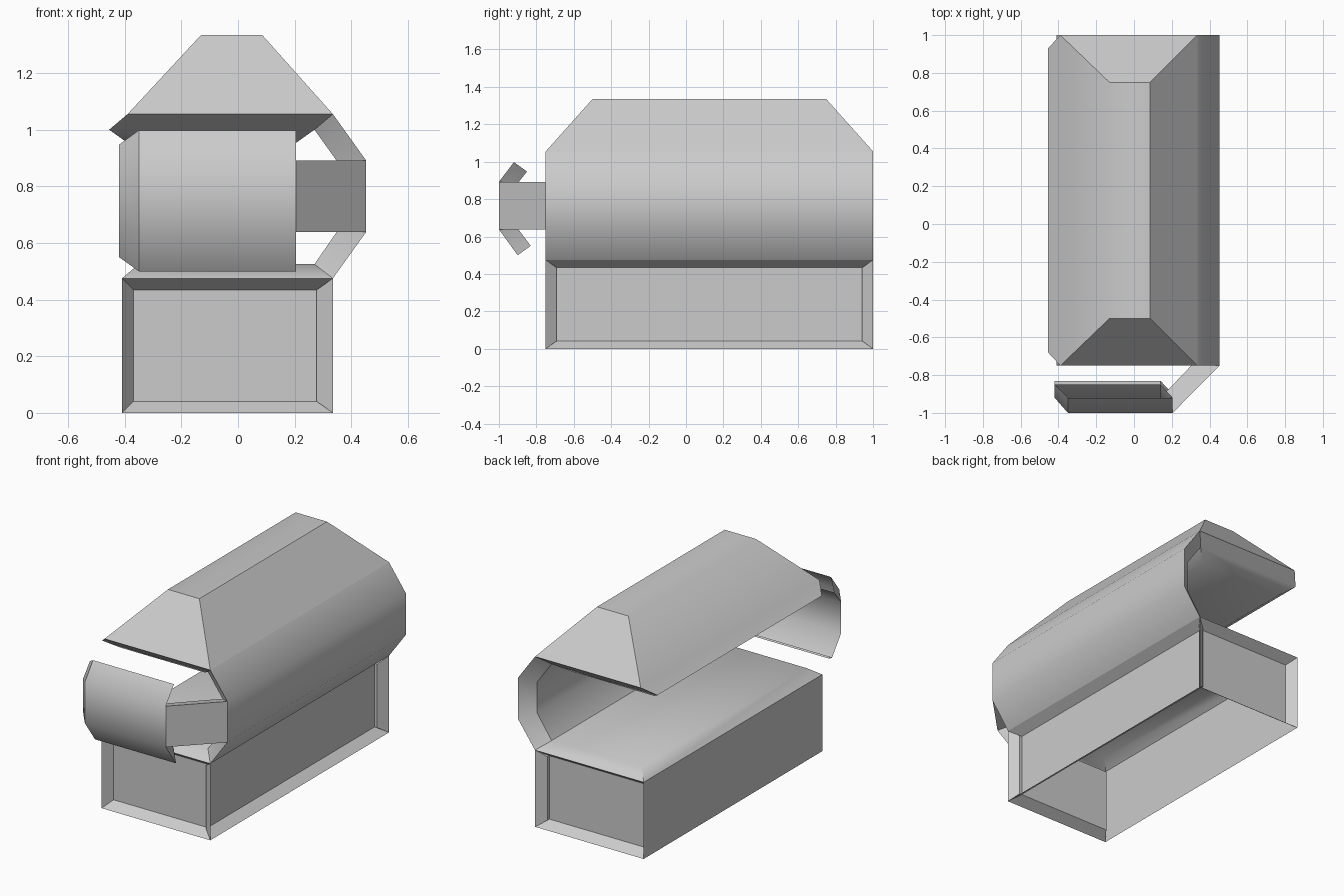
import bpy
import bmesh
import math

cube = bpy.data.objects.get("Cube")
if cube:
    bpy.data.objects.remove(cube, do_unlink=True)

# Single plain grey material
GREY = (0.6, 0.6, 0.6, 1)
mat = bpy.data.materials.new("light_grey")
mat.use_nodes = True
mat.diffuse_color = GREY
mat.node_tree.nodes["Principled BSDF"].inputs["Base Color"].default_value = GREY


def loft(name, rows, wrap_row=False, wrap_rows=False, cap_ends=(), recess=0):
    """Skin a grid of points; optionally sink panels into the upright walls."""
    bm = bmesh.new()
    grid = [[bm.verts.new(p) for p in row] for row in rows]
    n, m = len(rows), len(rows[0])
    for i in range(n if wrap_rows else n - 1):
        a, b = grid[i], grid[(i + 1) % n]
        for j in range(m if wrap_row else m - 1):
            k = (j + 1) % m
            bm.faces.new((a[j], a[k], b[k], b[j]))
    for end in cap_ends:
        bm.faces.new(grid[end])
    bmesh.ops.recalc_face_normals(bm, faces=bm.faces)
    if recess:
        bm.normal_update()
        # The plain -x side stays flat
        walls = [f for f in bm.faces if abs(f.normal.z) < 0.1 and f.normal.x > -0.5]
        bmesh.ops.inset_individual(bm, faces=walls, thickness=recess, depth=-recess)
    mesh = bpy.data.meshes.new(name)
    bm.to_mesh(mesh)
    bm.free()
    mesh.materials.append(mat)
    obj = bpy.data.objects.new(name, mesh)
    bpy.context.collection.objects.link(obj)
    bpy.ops.object.select_all(action='DESELECT')
    obj.select_set(True)
    bpy.context.view_layer.objects.active = obj
    bpy.ops.object.shade_smooth_by_angle(angle=math.radians(47.5))
    return obj


def ring(x0, x1, y0, y1, z):
    return [(x0, y0, z), (x1, y0, z), (x1, y1, z), (x0, y1, z)]


# Base: box open underneath, with a bevelled top and sunken side panels
loft("base", [
    ring(-0.41, 0.335, -0.75, 1, 0),
    ring(-0.41, 0.335, -0.75, 1, 0.475),
    ring(-0.35, 0.27, -0.68, 0.93, 0.525),
], wrap_row=True, cap_ends=(-1,), recess=0.058)

# Roof: hipped lid with an overhanging lip and bevelled underside
loft("roof", [
    ring(-0.13, 0.085, -0.5, 0.75, 1.335),
    ring(-0.39, 0.335, -0.75, 1, 1.055),
    ring(-0.455, 0.27, -0.68, 0.93, 1.0),
    ring(-0.385, 0.2, -0.61, 0.86, 0.95),
], wrap_row=True, cap_ends=(0, -1))

# Side wall: thick bowed panel joining base and roof
wall_out = [(0.335, 0.475), (0.452, 0.638), (0.452, 0.892), (0.335, 1.055)]
wall_in = [(0.27, 0.525), (0.37, 0.67), (0.37, 0.86), (0.27, 1.0)]
loft("side_wall", [
    [(x, y, z) for x, z in prof]
    for prof, y in ((wall_in, 0.93), (wall_out, 1), (wall_out, -0.75), (wall_in, -0.68))
], wrap_rows=True)

# Front guard: curved plate with bent flaps above and below
guard_out = [(-0.9, 0.5), (-1, 0.638), (-1, 0.892), (-0.92, 0.998)]
guard_in = [(-0.83, 0.55), (-0.92, 0.67), (-0.92, 0.86), (-0.85, 0.947)]
loft("front_guard", [
    [(x, y, z) for y, z in prof]
    for prof, x in ((guard_in, 0.14), (guard_out, 0.205), (guard_out, -0.35), (guard_in, -0.42))
], wrap_rows=True)

# Diagonal link between guard and side wall
loft("guard_link", [
    [(xo, yo, 0.638), (xo, yo, 0.892), (xi, yi, 0.86), (xi, yi, 0.67)]
    for xo, yo, xi, yi in ((0.205, -1, 0.14, -0.92), (0.452, -0.75, 0.37, -0.68))
], wrap_row=True)
